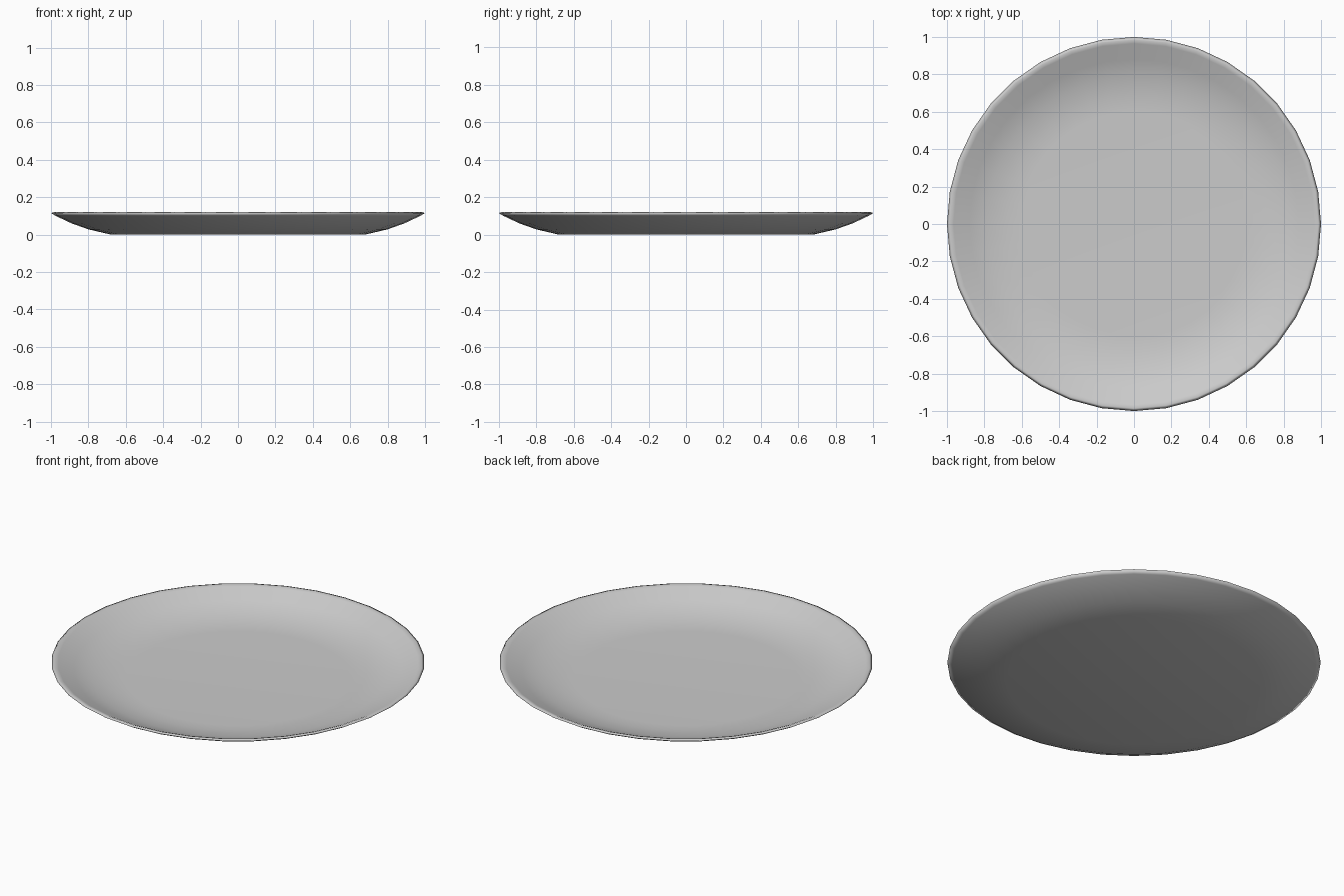
import bpy, bmesh
from math import cos, sin, tau

if "Cube" in bpy.data.objects:
    bpy.data.objects.remove(bpy.data.objects["Cube"])

SIDES = 36

# Half cross-section (radius, height): underside centre, out to the rim, back over the inside
profile = [
    (0.68, 0.0), (0.80, 0.028), (0.89, 0.06), (0.975, 0.10), (1.0, 0.115),
    (0.985, 0.12), (0.965, 0.113), (0.88, 0.072), (0.79, 0.042), (0.68, 0.023), (0.60, 0.02),
]

# Plate body: rings revolved around z, closed by a flat base and floor
bm = bmesh.new()
rings = [[bm.verts.new((r * cos(tau * i / SIDES), r * sin(tau * i / SIDES), z))
          for i in range(SIDES)] for r, z in profile]
for low, high in zip(rings, rings[1:]):
    for i in range(SIDES):
        j = (i + 1) % SIDES
        bm.faces.new((low[i], low[j], high[j], high[i]))
bm.faces.new(rings[0][::-1])
bm.faces.new(rings[-1])
bmesh.ops.recalc_face_normals(bm, faces=bm.faces)
for face in bm.faces:
    face.smooth = True

mesh = bpy.data.meshes.new("plate")
bm.to_mesh(mesh)
bm.free()
plate = bpy.data.objects.new("plate", mesh)
bpy.context.collection.objects.link(plate)
